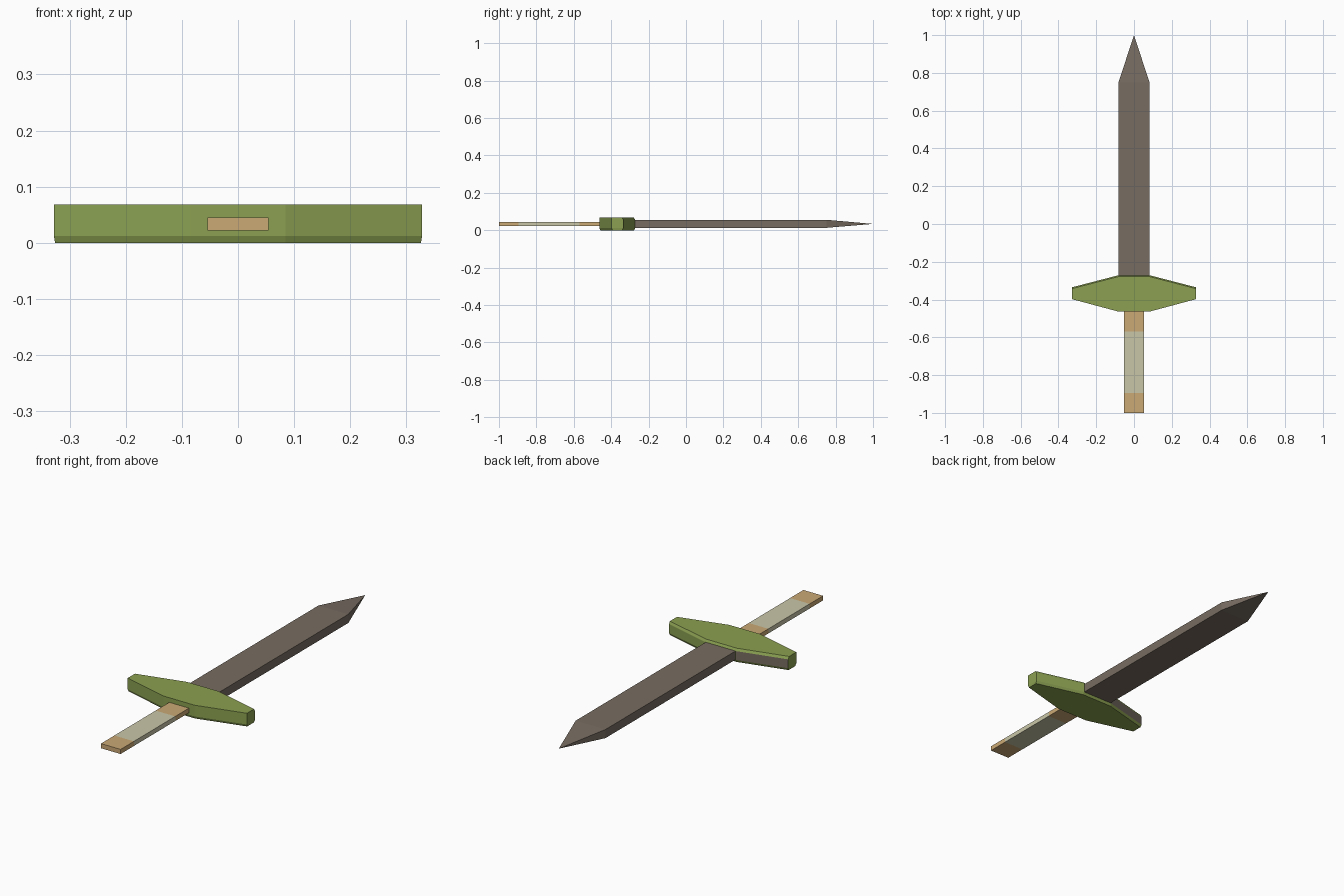
import bpy, bmesh

if "Cube" in bpy.data.objects:
    bpy.data.objects.remove(bpy.data.objects["Cube"])

def mat(name, hexcol):
    def lin(c):
        c /= 255
        return c / 12.92 if c <= 0.04045 else ((c + 0.055) / 1.055) ** 2.4
    m = bpy.data.materials.new(name)
    m.diffuse_color = [lin(int(hexcol[i:i + 2], 16)) for i in (0, 2, 4)] + [1]
    m.use_nodes = True
    m.node_tree.nodes["Principled BSDF"].inputs["Base Color"].default_value = m.diffuse_color
    return m

GREEN = mat("guard green", "8BA051")
STEEL = mat("dark steel", "776C61")
TAN = mat("tan wood", "CBA975")
WRAP = mat("pale wrap", "C9C6A7")

def loft(name, rings, mats, rule=None, tip=None):
    """Join equal-length rings with quads; end with a cap or a point."""
    bm = bmesh.new()
    vs = [[bm.verts.new(p) for p in r] for r in rings]
    n = len(vs[0])
    for a, b in zip(vs, vs[1:]):
        for i in range(n):
            j = (i + 1) % n
            bm.faces.new((a[i], a[j], b[j], b[i]))
    bm.faces.new(vs[0][::-1])
    if tip:
        t = bm.verts.new(tip)
        for i in range(n):
            bm.faces.new((vs[-1][i], vs[-1][(i + 1) % n], t))
    else:
        bm.faces.new(vs[-1])
    bmesh.ops.recalc_face_normals(bm, faces=bm.faces)
    bm.normal_update()
    if rule:
        for f in bm.faces:
            f.material_index = rule(f)
    me = bpy.data.meshes.new(name)
    bm.to_mesh(me)
    bm.free()
    for m in mats:
        me.materials.append(m)
    ob = bpy.data.objects.new(name, me)
    bpy.context.collection.objects.link(ob)
    return ob

def rect(w, z0, z1, y):
    return [(-w, y, z0), (w, y, z0), (w, y, z1), (-w, y, z1)]

# blade: flat bar ending in a pyramid point
loft("blade", [rect(0.082, 0.013, 0.056, y) for y in (-0.29, 0.75)],
     [STEEL], tip=(0, 1.0, 0.034))

# handle: bar with a pale wrapped middle band
def band(f):
    return 1 if -0.85 < f.calc_center_median().y < -0.6 else 0
loft("handle", [rect(0.054, 0.022, 0.045, y) for y in (-1, -0.895, -0.57, -0.44)],
     [TAN, WRAP], band)

# guard: eight-sided plate, chamfered below and on the upper blade side
def guard_ring(z, back, front, side):
    yc = [(-0.085, -0.463 + front), (0.085, -0.463 + front),
          (0.328 - side, -0.398 + front), (0.328 - side, -0.335 - back),
          (0.085, -0.272 - back), (-0.085, -0.272 - back),
          (-0.328 + side, -0.335 - back), (-0.328 + side, -0.398 + front)]
    return [(x, y, z) for x, y in yc]

def guard_rule(f):  # one sloping blade-side face is steel coloured
    n = f.normal
    return 1 if n.x < -0.1 and n.y > 0.5 and abs(n.z) < 0.05 else 0
loft("guard", [guard_ring(0, 0.006, 0.005, 0.002), guard_ring(0.012, 0, 0, 0),
               guard_ring(0.056, 0, 0, 0), guard_ring(0.068, 0.007, 0, 0)],
     [GREEN, STEEL], guard_rule)
